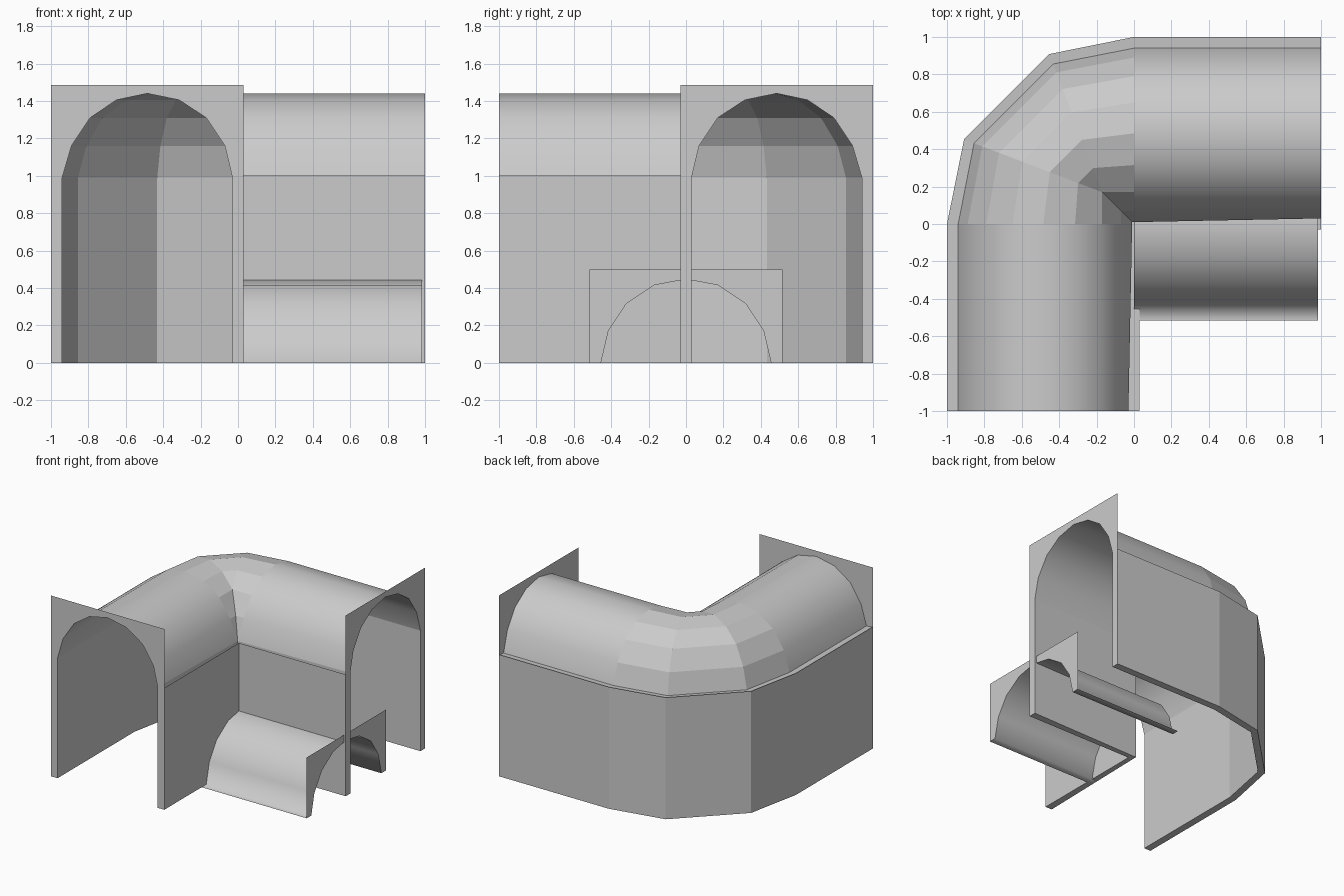
import bpy, bmesh

if "Cube" in bpy.data.objects:
    bpy.data.objects.remove(bpy.data.objects["Cube"])

# Arch section: (distance from the inside corner, height)
ARCH = [(.94, .99), (.89, 1.16), (.79, 1.31), (.65, 1.405), (.485, 1.44),
        (.315, 1.405), (.17, 1.31), (.07, 1.16), (.03, .99)]
# Small duct section: (y, z), with flat foot flanges
DUCT = [(-.515, 0), (-.455, 0), (-.415, .17), (-.32, .315), (-.17, .415), (0, .447),
        (.17, .415), (.32, .315), (.415, .17), (.455, 0), (.515, 0)]


def make(name, verts, faces, smooth=False):
    bm = bmesh.new()
    vs = [bm.verts.new(v) for v in verts]
    for f in faces:
        bm.faces.new([vs[i] for i in f])
    bmesh.ops.remove_doubles(bm, verts=bm.verts, dist=1e-4)
    bmesh.ops.recalc_face_normals(bm, faces=bm.faces)
    for f in bm.faces:
        f.smooth = smooth
    me = bpy.data.meshes.new(name)
    bm.to_mesh(me)
    bm.free()
    ob = bpy.data.objects.new(name, me)
    bpy.context.collection.objects.link(ob)
    return ob


def loft(name, rows, smooth=False):
    n = len(rows[0])
    faces = [(i*n+j, i*n+j+1, (i+1)*n+j+1, (i+1)*n+j)
             for i in range(len(rows)-1) for j in range(n-1)]
    return make(name, [p for r in rows for p in r], faces, smooth)


def bend(r):
    # plan of the corner at one radius: chamfer shrinks to a square corner
    k = max(r - .17, 0)
    m = min(r, .17)
    a, b = m + k*.89, m + k*.34
    return [(-r, 0), (-a, b), (-b, a), (0, r)]


def at(points, z):
    return [(x, y, z) for x, y in points]


def near(r):
    return .01 if r == .03 else r


# Vaulted roof: two smooth arms and a faceted corner
loft("roof_front_arm", [at([(-r, -1), (-near(r), 0)], z) for r, z in ARCH], True)
loft("roof_side_arm", [at([(0, near(r)), (1, r)], z) for r, z in ARCH], True)
loft("roof_corner", [at(bend(near(r)), z) for r, z in ARCH])

# Outer wall: outside face, foot, inside face, ledge
outer = [(1, 1), (1, 0), (.94, 0), (.94, .99), (1, .995)]
loft("outer_wall", [at([(-r, -1)] + bend(r) + [(1, r)], z) for r, z in outer])

# Inner wall: open on top, joined by its foot
face_out = [(.03, -1), (.03, -.03), (1, -.03)]
face_in = [(-.03, -1), (-.01, .01), (1, .03)]
loft("inner_wall", [at(face_out, 1), at(face_out, 0), at(face_in, 0), at(face_in, .99)])

# End plates with arched openings
outline = ([(1, 0), (1, 1.485), (-.03, 1.485), (-.03, 0), (.03, 0)]
           + ARCH[::-1] + [(.94, 0)])
ring = [tuple(range(len(outline)))]
make("front_end_plate", [(-r, -1, z) for r, z in outline], ring)
make("side_end_plate", [(1, r, z) for r, z in outline], ring)

# Small duct and its end plate
duct = loft("small_duct", [[(0, y, z), (.985, y, z)] for y, z in DUCT], True)
plate = [(-.515, 0), (-.515, .5), (.515, .5), (.515, 0)] + DUCT[1:-1][::-1]
make("duct_end_plate", [(.985, y, z) for y, z in plate], [tuple(range(len(plate)))])
